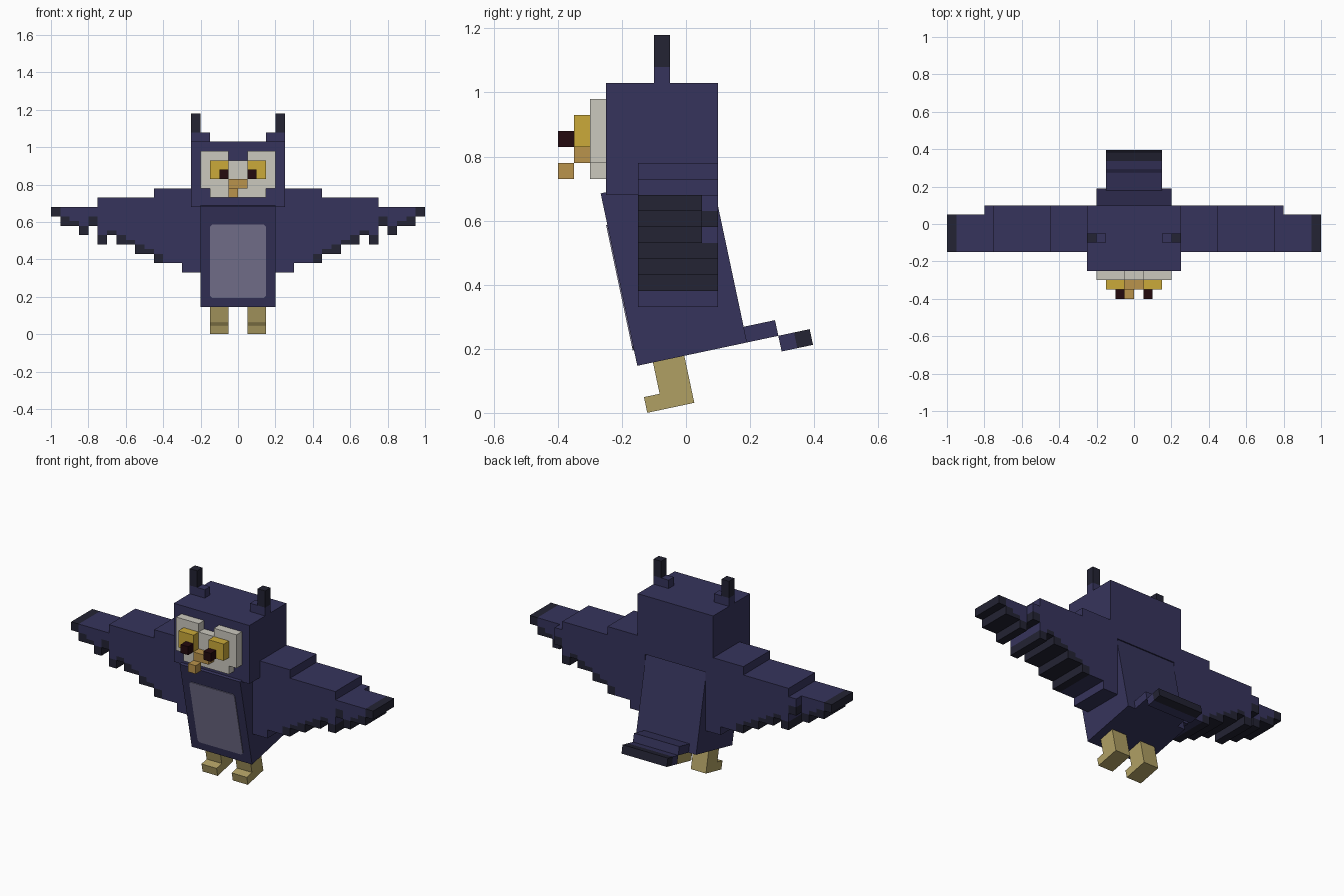
import bpy, bmesh, math
from mathutils import Vector

cube = bpy.data.objects.get("Cube")
if cube:
    bpy.data.objects.remove(cube, do_unlink=True)

U = 0.05                                # block size
TILT = math.radians(12)                 # lean of the body, legs and tail
PIVOT = (0, -0.152, 0.147)              # lower front edge of the body


def material(name, r, g, b):
    lin = [(c / 255 / 12.92 if c < 11 else ((c / 255 + 0.055) / 1.055) ** 2.4) for c in (r, g, b)]
    m = bpy.data.materials.new(name)
    m.use_nodes = True
    m.diffuse_color = (*lin, 1)
    m.node_tree.nodes["Principled BSDF"].inputs["Base Color"].default_value = (*lin, 1)
    return m


NAVY = material("navy feathers", 54, 52, 92)
DARK = material("dark feather tips", 35, 35, 51)
LILAC = material("lilac belly", 124, 120, 150)
PALE = material("pale face", 203, 200, 190)
YELLOW = material("yellow eyes", 203, 170, 58)
BLACK = material("black pupils", 36, 10, 14)
BEAK = material("tan beak", 186, 147, 76)
LEGS = material("sandy legs", 176, 160, 100)


def finish(name, bm, mats):
    bmesh.ops.recalc_face_normals(bm, faces=bm.faces)
    mesh = bpy.data.meshes.new(name)
    bm.to_mesh(mesh)
    bm.free()
    for m in mats:
        mesh.materials.append(m)
    ob = bpy.data.objects.new(name, mesh)
    bpy.context.collection.objects.link(ob)
    return ob


def box(name, mat, x, y, z, tilted=False, side=1):
    """Box from (min, max) ranges; tilted boxes use the leaning body frame."""
    bm = bmesh.new()
    bmesh.ops.create_cube(bm, size=1)
    for v in bm.verts:
        v.co = Vector([(r[0] + r[1]) / 2 + c * (r[1] - r[0]) for r, c in zip((x, y, z), v.co)])
        v.co.x *= side
    ob = finish(name, bm, [mat])
    if tilted:
        ob.location = PIVOT
        ob.rotation_euler.x = TILT
    return ob


def extrude_outline(name, mat, pts, y0, y1):
    """Extrude an x-z outline along y."""
    bm = bmesh.new()
    face = bm.faces.new([bm.verts.new((x, y0, z)) for x, z in pts])
    new = bmesh.ops.extrude_face_region(bm, geom=[face])["geom"]
    bmesh.ops.translate(bm, vec=(0, y1 - y0, 0), verts=[g for g in new if isinstance(g, bmesh.types.BMVert)])
    return finish(name, bm, [mat])


# Head, body and belly patch
box("head", NAVY, (-.25, .25), (-.25, .10), (.68, 1.03))
box("body", NAVY, (-.2, .2), (0, .35), (0, .55), tilted=True)
w, lo, hi, c = .15, .05, .45, .012
corners = [(w - c, lo), (w, lo + c), (w, hi - c), (w - c, hi)]
belly = extrude_outline("belly_patch", LILAC, corners + [(-x, z) for x, z in reversed(corners)], -.004, .004)
belly.location = PIVOT
belly.rotation_euler.x = TILT

# Stepped face disc
half = [(.15, .73), (.15, .78), (.2, .78), (.2, .98), (.05, .98), (.05, .93)]
extrude_outline("face_disc", PALE, half + [(-x, z) for x, z in reversed(half)], -.30, -.25)

# Beak
box("beak", BEAK, (-.05, .05), (-.35, -.30), (.78, .83))
box("beak_tip", BEAK, (-.05, 0), (-.40, -.35), (.73, .78))

# Paired parts
for side, label in ((1, "left"), (-1, "right")):
    def pair(part, mat, x, y, z, tilted=False):
        box(label + "_" + part, mat, x, y, z, tilted, side)
    pair("eye", YELLOW, (.05, .15), (-.35, -.30), (.83, .93))
    pair("pupil", BLACK, (.05, .10), (-.40, -.35), (.83, .88))
    pair("ear_base", NAVY, (.15, .25), (-.10, -.05), (1.03, 1.08))
    pair("ear_tip", DARK, (.20, .25), (-.10, -.05), (1.08, 1.18))
    pair("leg", LEGS, (.05, .15), (.05, .15), (-.15, 0), True)
    pair("foot", LEGS, (.05, .15), (0, .05), (-.15, -.10), True)

# Tail
box("tail_base", NAVY, (-.15, .15), (.35, .45), (0, .05), tilted=True)
box("tail_middle", NAVY, (-.15, .15), (.45, .50), (-.05, 0), tilted=True)
box("tail_tip", DARK, (-.15, .15), (.50, .55), (-.05, 0), tilted=True)

# Wings: block columns, given by lower step and dark tip height in half blocks
STEPS = [0, 0, 1, 1, 1, 2, 2, 3, 3, 4, 3, 5, 4, 5, 5, 6]
TIPS = [0, 0, 0, 0, 2, 1, 2, 1, 2, 1, 2, 2, 2, 1, 2, 2]
DEPTHS = [-.15, .05, .10]


def wing():
    cells = set()
    for i, step in enumerate(STEPS):
        top = 18 if i < 5 else 16 if i < 11 else 14
        for k in range(2 * step, top):
            cells.update((i, j, k) for j in range(2 if i < 12 else 1))
    bm = bmesh.new()
    for cell in cells:
        i, j, k = cell
        dark = k - 2 * STEPS[i] < TIPS[i]
        for axis in range(3):
            for d in (0, 1):
                near = list(cell)
                near[axis] += 2 * d - 1
                if tuple(near) in cells:
                    continue
                quad = []
                for a, b in ((0, 0), (1, 0), (1, 1), (0, 1)):
                    p = list(cell)
                    p[axis] += d
                    p[(axis + 1) % 3] += a
                    p[(axis + 2) % 3] += b
                    quad.append(bm.verts.new((.2 + p[0] * U, DEPTHS[p[1]], .33 + p[2] * U / 2)))
                bm.faces.new(quad).material_index = int(dark)
    bmesh.ops.remove_doubles(bm, verts=bm.verts, dist=.001)
    bmesh.ops.recalc_face_normals(bm, faces=bm.faces)
    bmesh.ops.dissolve_limit(bm, angle_limit=.02, verts=bm.verts, edges=bm.edges, delimit={'MATERIAL'})
    return finish("wings", bm, [NAVY, DARK])


mirror = wing().modifiers.new("mirror", 'MIRROR')
mirror.use_axis = (True, False, False)
mirror.use_mirror_merge = False
